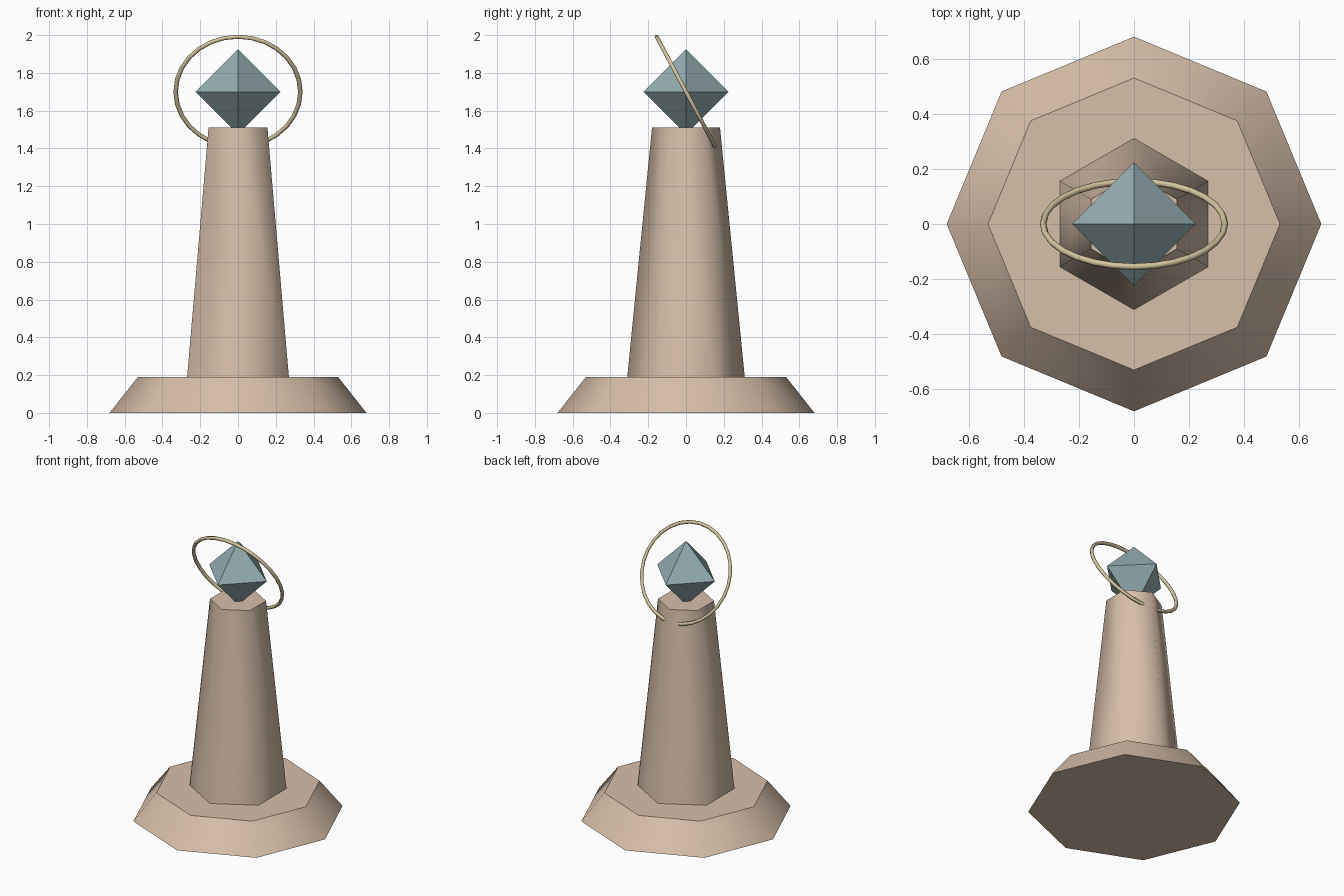
import bpy, bmesh, math

if "Cube" in bpy.data.objects:
    bpy.data.objects.remove(bpy.data.objects["Cube"])


def material(name, rgb):
    m = bpy.data.materials.new(name)
    m.diffuse_color = (*rgb, 1)
    m.use_nodes = True
    m.node_tree.nodes["Principled BSDF"].inputs["Base Color"].default_value = m.diffuse_color
    return m


stone = material("warm_stone", (0.68, 0.52, 0.40))
crystal_blue = material("crystal_blue_grey", (0.30, 0.42, 0.44))
pale_gold = material("pale_gold", (0.66, 0.56, 0.35))


def tapered_prism(name, sides, r_low, r_high, z_low, z_high, mat):
    """Frustum with a vertex on the y axis, smooth sides and flat caps."""
    bpy.ops.mesh.primitive_cone_add(vertices=sides, radius1=r_low, radius2=r_high,
                                    depth=z_high - z_low,
                                    location=(0, 0, (z_low + z_high) / 2))
    ob = bpy.context.object
    ob.name = name
    for p in ob.data.polygons:
        p.use_smooth = abs(p.normal.z) < 0.95
    ob.data.materials.append(mat)
    return ob


# Octagonal base and hexagonal column
tapered_prism("base", 8, 0.68, 0.53, 0, 0.19, stone)
tapered_prism("column", 6, 0.312, 0.18, 0.18, 1.51, stone)

# Octahedral crystal, flat faced
bm = bmesh.new()
for axis in range(3):
    for s in (-1, 1):
        co = [0, 0, 0]
        co[axis] = 0.225 * s
        bm.verts.new(co)
bmesh.ops.convex_hull(bm, input=bm.verts)
bmesh.ops.recalc_face_normals(bm, faces=bm.faces)
mesh = bpy.data.meshes.new("crystal")
bm.to_mesh(mesh)
bm.free()
crystal = bpy.data.objects.new("crystal", mesh)
crystal.location.z = 1.7
bpy.context.collection.objects.link(crystal)
mesh.materials.append(crystal_blue)

# Thin tilted ring around the crystal
bpy.ops.mesh.primitive_torus_add(major_radius=0.33, minor_radius=0.012,
                                 major_segments=28, minor_segments=6,
                                 location=(0, 0, 1.7),
                                 rotation=(math.radians(-62), 0, 0))
ring = bpy.context.object
ring.name = "ring"
ring.data.materials.append(pale_gold)
bpy.ops.object.shade_smooth()
